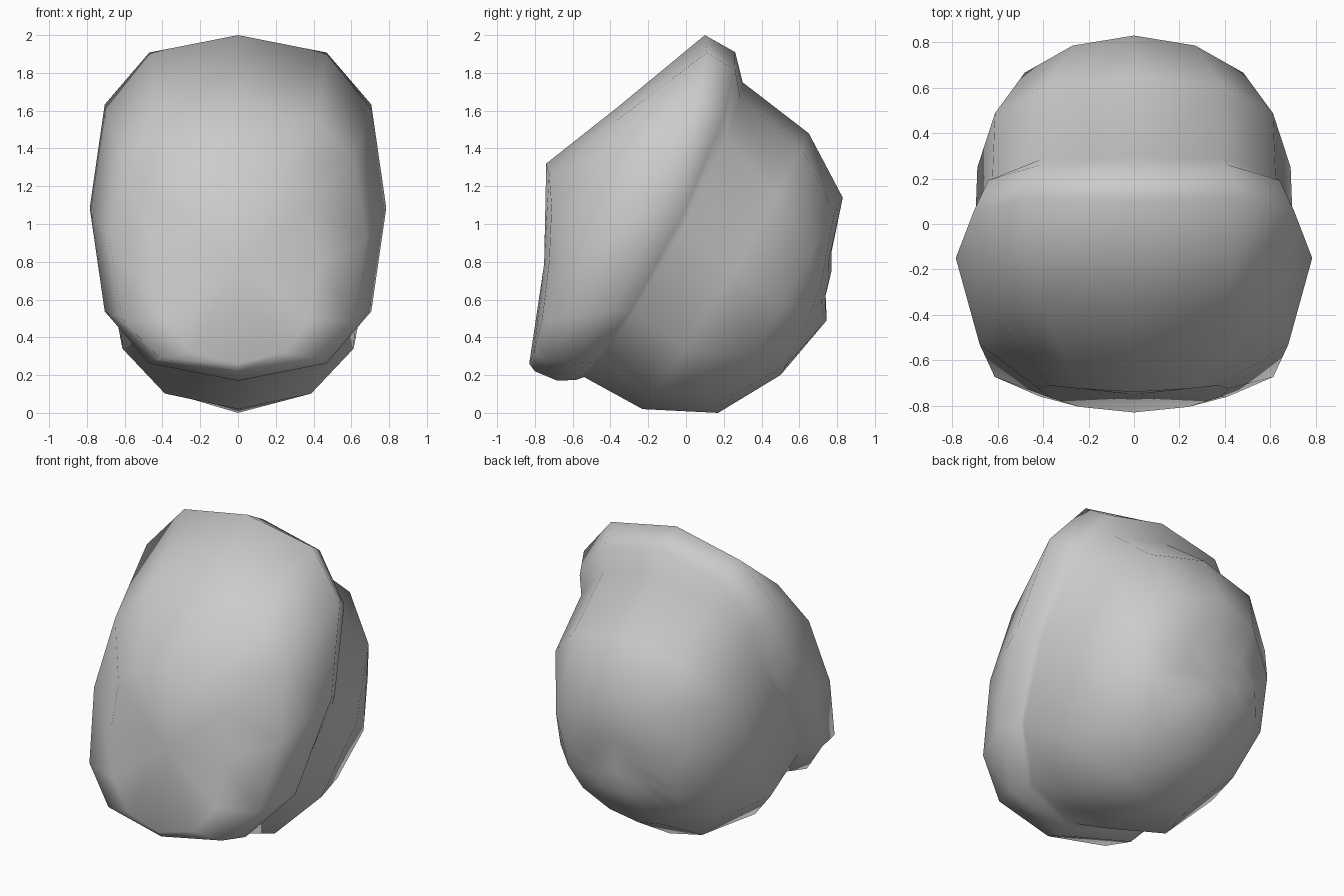
import bpy, bmesh, math

if "Cube" in bpy.data.objects:
    bpy.data.objects.remove(bpy.data.objects["Cube"])


def squircle(t, n):
    c, s = math.cos(t), math.sin(t)
    f = lambda v: math.copysign(abs(v) ** (2 / n), v) if abs(v) > 1e-6 else 0.0
    return f(s), f(c)


def tilted_ring(ty, tz, by, bz, w, sweep, n, count=12):
    """Ring through a top and bottom point, its sides swept back."""
    pts = []
    for i in range(count):
        x, v = squircle(2 * math.pi * i / count, n)
        k = (1 + v) / 2
        pts.append((w * x, by + (ty - by) * k + sweep * x * x, bz + (tz - bz) * k))
    return pts


def loft(name, rings):
    """Skin a list of closed rings and close both ends with a fan."""
    bm = bmesh.new()
    rows = [[bm.verts.new(p) for p in ring] for ring in rings]
    n = len(rows[0])
    for a, b in zip(rows, rows[1:]):
        for i in range(n):
            j = (i + 1) % n
            bm.faces.new((a[i], a[j], b[j], b[i]))
    for row in (rows[0], rows[-1]):
        bmesh.ops.poke(bm, faces=[bm.faces.new(row)])
    bmesh.ops.recalc_face_normals(bm, faces=bm.faces)
    me = bpy.data.meshes.new(name)
    bm.to_mesh(me)
    bm.free()
    for p in me.polygons:
        p.use_smooth = True
    ob = bpy.data.objects.new(name, me)
    bpy.context.collection.objects.link(ob)
    return ob


# Front to back: top y z, bottom y z, half width, side sweep, squareness
rings = [
    # domed front
    (-0.74, 1.32, -0.83, 0.26, 0.42, 0.06, 2.5),
    (-0.36, 1.62, -0.80, 0.22, 0.68, 0.05, 2.8),
    # crest
    (0.10, 2.00, -0.68, 0.17, 0.785, 0.14, 2.7),
    (0.26, 1.91, -0.58, 0.175, 0.72, 0.14, 2.5),
    # rounded rear
    (0.30, 1.75, -0.54, 0.19, 0.70, 0.10, 2.5),
    (0.65, 1.48, -0.23, 0.02, 0.69, 0.04, 2.4),
    (0.83, 1.14, 0.17, 0.00, 0.56, 0.01, 1.9),
    (0.77, 0.85, 0.50, 0.20, 0.40, 0.02, 1.9),
    (0.77, 0.75, 0.745, 0.49, 0.20, -0.04, 2.0),
]
loft("rounded_body", [tilted_ring(*r) for r in rings])
